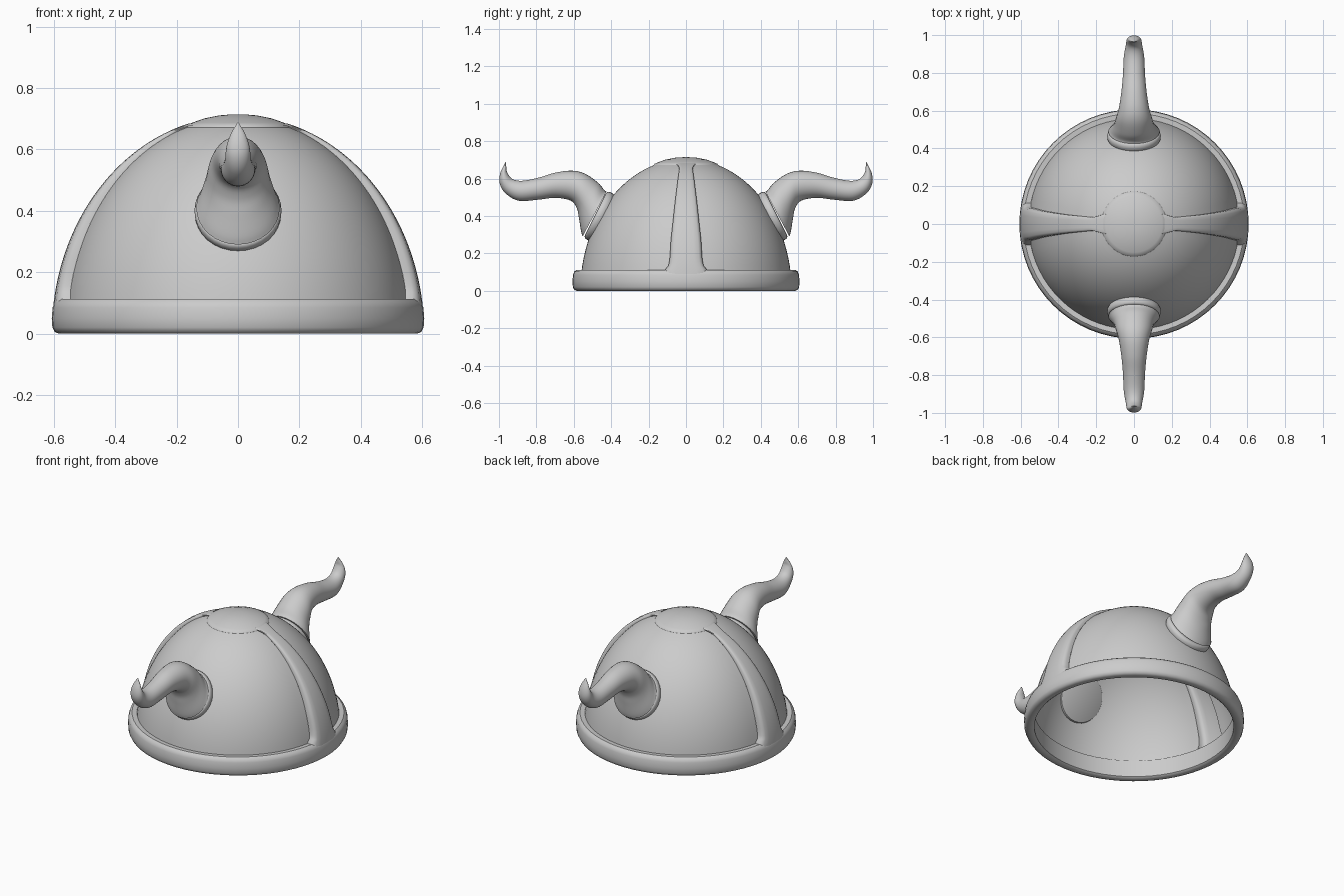
import bpy, bmesh, math
from mathutils import Vector

if "Cube" in bpy.data.objects:
    bpy.data.objects.remove(bpy.data.objects["Cube"])


def make(name, rows, closed=False, caps=False, angle=40):
    """Skin a list of equally long point rows into a smooth object."""
    bm = bmesh.new()
    vs = [[bm.verts.new(p) for p in row] for row in rows]
    n = len(rows[0])
    for a, b in zip(vs, vs[1:]):
        for i in range(n if closed else n - 1):
            j = (i + 1) % n
            bm.faces.new((a[i], a[j], b[j], b[i]))
    if caps:
        bm.faces.new(vs[0])
        bm.faces.new(vs[-1])
    bmesh.ops.remove_doubles(bm, verts=bm.verts, dist=1e-5)
    bmesh.ops.recalc_face_normals(bm, faces=bm.faces)
    me = bpy.data.meshes.new(name)
    bm.to_mesh(me)
    bm.free()
    ob = bpy.data.objects.new(name, me)
    bpy.context.collection.objects.link(ob)
    bpy.ops.object.select_all(action='DESELECT')
    ob.select_set(True)
    bpy.context.view_layer.objects.active = ob
    bpy.ops.object.shade_smooth_by_angle(angle=math.radians(angle))
    return ob


def lathe(name, profile, seg=64):
    rows = [[(r * math.cos(2 * math.pi * i / seg), r * math.sin(2 * math.pi * i / seg), z)
             for i in range(seg)] for r, z in profile]
    return make(name, rows, closed=True)


def inner_r(z):
    return 0.565 * math.sqrt(1 - (z / 0.705) ** 2)


def outer_r(z):
    return 0.607 * math.sqrt(1 - (z / 0.71) ** 2)


# strap half width by height, flaring into the rim and the crown
WIDTHS = [(0, .115), (.11, .115), (.13, .095), (.17, .087), (.27, .081),
          (.49, .057), (.6, .043), (.655, .035), (.67, .045), (.69, .06)]


def half_width(z):
    for (z0, w0), (z1, w1) in zip(WIDTHS, WIDTHS[1:]):
        if z <= z1:
            return w0 + (w1 - w0) * (z - z0) / (z1 - z0)
    return WIDTHS[-1][1]


def heights(z0, z1, n, top):
    a, b = math.asin(z0 / top), math.asin(z1 / top)
    return [top * math.sin(a + (b - a) * i / n) for i in range(n + 1)]


# rim band and crown disc
lathe("rim", [(.55, .11), (.585, .112), (.598, .102), (.604, .085), (.607, .05), (.605, .02),
              (.598, .006), (.585, 0), (.56, 0), (.55, .008), (.55, .11)])
lathe("crown", [(.165, .664), (.172, .672), (.168, .679), (.15, .687), (.11, .701),
                (.06, .711), (.03, .7135), (0, .7145)])

# dome panels and raised straps, one per side
SECTION = [(1, 0), (1, .5), (.93, .8), (.8, .95), (.5, 1), (0, 1)]
SECTION += [(-f, k) for f, k in reversed(SECTION[:-1])]
for s, side_y, side_x in ((1, "back", "right"), (-1, "front", "left")):
    rows = []
    for z in heights(.1, .672, 24, .705):
        r = inner_r(z)
        t = math.asin(half_width(z) / r)
        angs = [t + (math.pi - 2 * t) * i / 32 for i in range(33)]
        rows.append([(r * math.cos(a), s * r * math.sin(a), z) for a in angs])
    make("dome_panel_" + side_y, rows)

    rows = []
    for z in heights(.07, .684, 40, .705):
        w, row = half_width(z), []
        for f, k in SECTION:
            r = inner_r(z) + (outer_r(z) - inner_r(z)) * k
            row.append((s * math.sqrt(r * r - (f * w) ** 2), f * w, z))
        rows.append(row)
    make("strap_" + side_x, rows)


def sections(pairs, s, seg=32):
    """Circles whose diameters span the upper and lower outline points."""
    rows = []
    for p in pairs:
        c = Vector(((p[0] + p[2]) / 2, (p[1] + p[3]) / 2))
        h = Vector(((p[0] - p[2]) / 2, (p[1] - p[3]) / 2))
        rows.append([(h.length * math.cos(a), s * (c.x + h.x * math.sin(a)), c.y + h.y * math.sin(a))
                     for a in (2 * math.pi * i / seg for i in range(seg))])
    return rows


def smooth(pts, n=5):
    """Catmull-Rom interpolation of outline pairs."""
    v = [Vector(p) for p in pts]
    v = [v[0] * 2 - v[1]] + v + [v[-1] * 2 - v[-2]]
    out = []
    for a, b, c, d in zip(v, v[1:], v[2:], v[3:]):
        for i in range(n):
            t = i / n
            out.append(.5 * (2 * b + (c - a) * t + (2 * a - 5 * b + 4 * c - d) * t * t
                             + (3 * b - a - 3 * c + d) * t ** 3))
    return out + [v[-2]]


# horn outline: upper y, z then lower y, z
HORN = [(.425, .530, .553, .290), (.438, .540, .561, .318), (.470, .578, .572, .385),
        (.540, .626, .583, .439), (.610, .642, .615, .481), (.700, .631, .697, .497),
        (.791, .604, .791, .487), (.877, .588, .893, .481), (.930, .599, .963, .519),
        (.957, .636, .995, .570), (.961, .663, .994, .626), (.963, .688, .967, .686)]

# base collar: axis offset and radius, turned around the tilted horn axis
COLLAR = [(-.002, .132), (0, .137), (.008, .141), (.022, .142), (.034, .139), (.040, .133), (.042, .12)]
cy, cz, ay, az = .447, .39, .894, .447
collar_pairs = [(cy + ay * d - az * r, cz + az * d + ay * r,
                 cy + ay * d + az * r, cz + az * d - ay * r) for d, r in COLLAR]

for s, side in ((-1, "front"), (1, "back")):
    make("horn_" + side, sections(smooth(HORN), s), closed=True, caps=True, angle=60)
    make("horn_collar_" + side, sections(collar_pairs, s), closed=True, caps=True)
